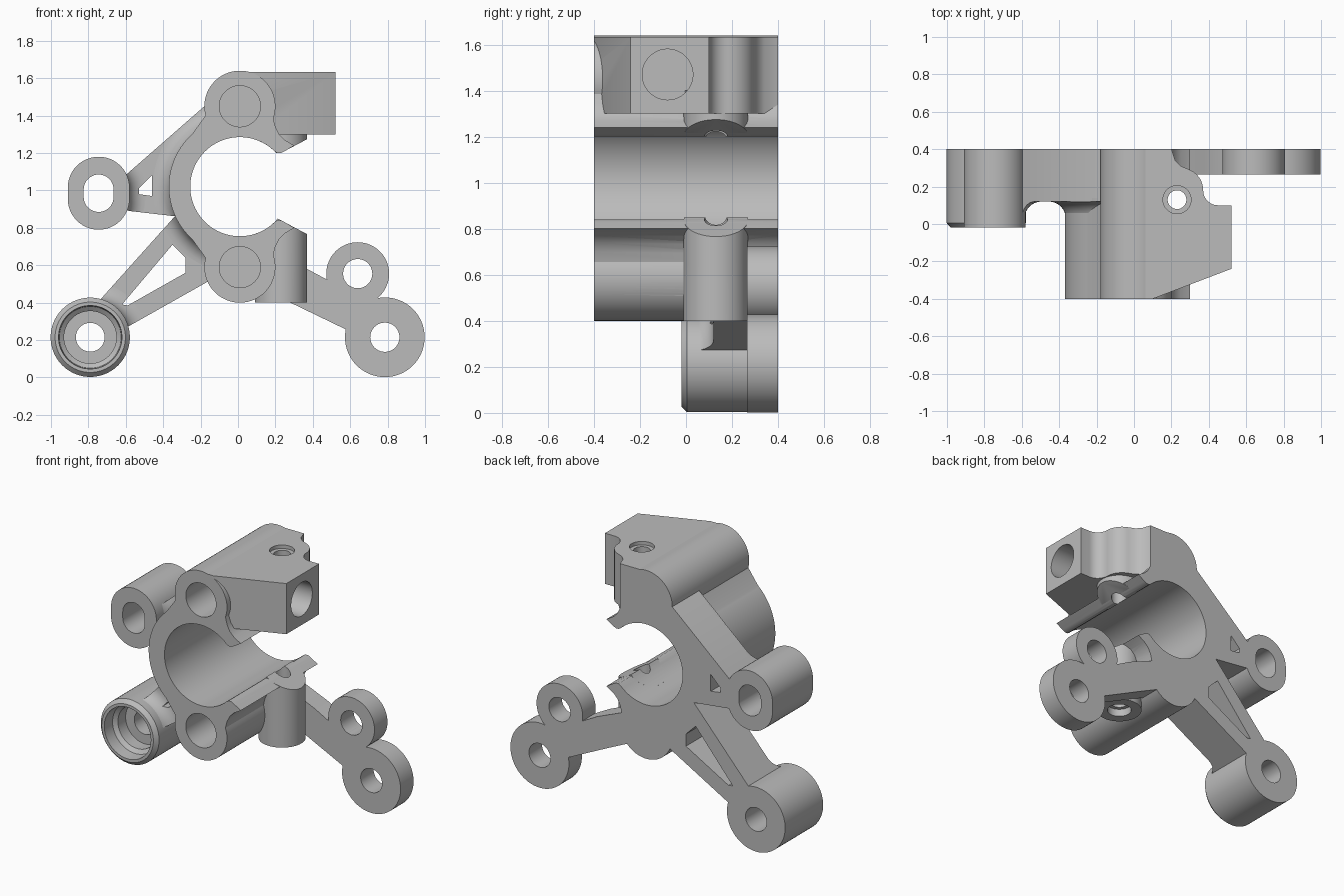
import bpy, bmesh
from math import sin, cos, radians

cube = bpy.data.objects.get("Cube")
if cube:
    bpy.data.objects.remove(cube)

grey = bpy.data.materials.new("cast_grey")
grey.use_nodes = True
colour = (0.5, 0.5, 0.5, 1)
grey.diffuse_color = colour
grey.node_tree.nodes["Principled BSDF"].inputs["Base Color"].default_value = colour

BACK = 0.4
FRONT = -0.4
MID = 1.02                      # height of the bore axis
BORE = (0.01, MID)
PINS = [(0.01, MID + 0.43), (0.01, MID - 0.43)]
BOLT = (0.23, 0.13)
PLACE = {"X": lambda u, v, d: (d, u, v),
         "Y": lambda u, v, d: (u, d, v),
         "Z": lambda u, v, d: (u, v, d)}


def arc(c, r, start, end, n=24):
    angles = [radians(start + (end - start) * i / n) for i in range(n + 1)]
    return [(c[0] + r * cos(a), c[1] + r * sin(a)) for a in angles]


def circle(c, r, n=64):
    return arc(c, r, 0, 360, n)[:-1]


def stadium(c, r, half):
    return (arc((c[0], c[1] + half), r, 0, 180) +
            arc((c[0], c[1] - half), r, 180, 360))


def loft(name, sections, axis="Y"):
    """Solid through a stack of (depth, outline) sections."""
    bm = bmesh.new()
    loops = [[bm.verts.new(PLACE[axis](u, v, d)) for u, v in pts]
             for d, pts in sections]
    bm.faces.new(loops[0])
    bm.faces.new(loops[-1])
    for a, b in zip(loops, loops[1:]):
        for i in range(len(a)):
            j = (i + 1) % len(a)
            bm.faces.new((a[i], a[j], b[j], b[i]))
    bmesh.ops.recalc_face_normals(bm, faces=bm.faces)
    mesh = bpy.data.meshes.new(name)
    bm.to_mesh(mesh)
    bm.free()
    mesh.materials.append(grey)
    obj = bpy.data.objects.new(name, mesh)
    bpy.context.collection.objects.link(obj)
    return obj


def prism(name, pts, d0, d1, axis="Y"):
    return loft(name, [(d0, pts), (d1, pts)], axis)


def combine(targets, cutter, operation="DIFFERENCE"):
    """Apply a boolean to every target, then discard the cutter."""
    for obj in targets:
        mod = obj.modifiers.new("cut", "BOOLEAN")
        mod.operation = operation
        mod.solver = "EXACT"
        mod.object = cutter
        bpy.context.view_layer.objects.active = obj
        bpy.ops.object.modifier_apply(modifier=mod.name)
    bpy.data.objects.remove(cutter)


def drill(targets, c, r, d0, d1, axis="Y"):
    combine(targets, prism("drill", circle(c, r), d0, d1, axis))


parts = []

# Open clamp body: ring, two pin bosses and the jaw lips
half = (arc(BORE, 0.38, 180, 132) + arc(PINS[0], 0.19, 195, -20, 40) +
        [(0.2, 1.34), (0.22, 1.3), (0.25, 1.27), (0.3, 1.24),
         (0.25, 1.21), (0.23, 1.2), (0.21, 1.2)])
mirrored = [(x, 2 * MID - z) for x, z in reversed(half)][:-1]
body = prism("clamp_body", half + arc(BORE, 0.265, 46, 314, 72) + mirrored,
             FRONT, BACK)

# Clamp lug with its wavy rear side
lug = prism("clamp_lug", [(0.06, -0.4), (0.1, -0.4), (0.52, -0.24), (0.52, 0.1)] +
            arc((0.45, 0.18), 0.08, 270, 180, 12) +
            arc((0.25, 0.18), 0.12, 0, 70, 12) +
            [(0.25, 0.31), (0.22, 0.34), (0.2, BACK), (0.06, BACK)],
            1.3, 1.633, "Z")

# Vertical bolt bosses above and below the mouth
upper_boss = prism("upper_bolt_boss", circle(BOLT, 0.14), 1.2, 1.4, "Z")
lower_boss = prism("lower_bolt_boss", circle(BOLT, 0.14), 0.4, 0.86, "Z")
lip = [(0.19, 0.86), (0.23, 0.84), (0.4, 0.75), (0.6, 0.75)]
mouth = lip + [(x, 2 * MID - z) for x, z in reversed(lip)]
combine([upper_boss, lower_boss], prism("mouth", mouth, -1, 1))
drill([upper_boss, lower_boss], BORE, 0.265, -1, 1)

# Pin sockets, bolt hole and cross hole
core = [body, lug, upper_boss, lower_boss]
for pin in PINS:
    drill(core, pin, 0.11, -0.5, 0.25)
drill(core, BOLT, 0.05, 0.3, 1.8, "Z")
drill([lug], BOLT, 0.075, 1.61, 1.8, "Z")
drill([lower_boss], BOLT, 0.075, 0.3, 0.45, "Z")
drill([lug], (-0.08, 1.47), 0.11, 0.27, 0.6, "X")
parts += core

# Left slotted boss
SLOT = (-0.745, 0.985)
slot_boss = prism("slotted_boss", stadium(SLOT, 0.165, 0.03), -0.02, BACK)
combine([slot_boss], prism("slot", stadium(SLOT, 0.08, 0.02), -0.5, 0.5))
parts.append(slot_boss)

# Left round boss with chamfered rim and stepped socket
ROUND = (-0.79, 0.215)
round_boss = loft("round_boss", [(-0.02, circle(ROUND, 0.188)),
                                 (0.005, circle(ROUND, 0.212)),
                                 (BACK, circle(ROUND, 0.212))])
combine([round_boss], loft("socket", [(-0.03, circle(ROUND, 0.17)),
                                      (0.06, circle(ROUND, 0.165)),
                                      (0.08, circle(ROUND, 0.14)),
                                      (0.16, circle(ROUND, 0.14))]))
drill([round_boss], ROUND, 0.077, -0.5, 0.5)
parts.append(round_boss)


# Left arms: slab, concave fillets at both ends, lightening hole
def collar(c, outline):
    steps = arc((0.09, 0.03), 0.09, 180, 90, 8)
    return loft("collar", [(y, outline(c, s)) for s, y in steps] +
                [(0.2, outline(c, 0.09))])


def round_collar(radius):
    return lambda c, s: circle(c, radius + s)


ring_collar = (BORE, round_collar(0.375))
arms = {
    "upper_arm": (
        [(-0.62, 1.065), (-0.18, 1.45), (-0.14, 1.46), (-0.2, 1.25),
         (-0.3, 1.0), (-0.32, 0.86), (-0.58, 0.89), (-0.63, 0.9)],
        [(-0.53, 0.98), (-0.46, 0.97), (-0.46, 1.08), (-0.53, 1.01)],
        [ring_collar, (SLOT, lambda c, s: stadium(c, 0.16 + s, 0.03))]),
    "lower_arm": (
        [(-0.76, 0.39), (-0.33, 0.87), (-0.26, 0.86), (-0.13, 0.72),
         (-0.13, 0.53), (-0.6, 0.265), (-0.66, 0.34)],
        [(-0.62, 0.39), (-0.35, 0.71), (-0.28, 0.64), (-0.28, 0.56),
         (-0.59, 0.385)],
        [ring_collar, (ROUND, round_collar(0.207))]),
}
for name, (outline, hole, collars) in arms.items():
    pieces = [prism(name, outline, 0.12, BACK)]
    for c, shape in collars:
        fillet = prism(name + "_fillet", outline, 0.0, 0.14)
        combine([fillet], collar(c, shape), "INTERSECT")
        pieces.append(fillet)
    combine(pieces, prism("hole", hole, -0.5, 0.5))
    parts += pieces

# Right bracket: thin plate with two eyes
eyes = [((0.64, 0.555), 0.168, 0.078), ((0.785, 0.215), 0.213, 0.078)]
bracket = [prism("bracket_plate",
                 [(0.13, 0.68), (0.37, 0.58), (0.5, 0.51), (0.6, 0.5),
                  (0.72, 0.36), (0.62, 0.235), (0.57, 0.26), (0.28, 0.4),
                  (0.13, 0.47)], 0.265, BACK)]
for label, (c, r, _) in zip(("upper", "lower"), eyes):
    bracket.append(prism(label + "_bracket_eye", circle(c, r), 0.265, BACK))
for c, _, hole in eyes:
    drill(bracket, c, hole, -0.5, 0.5)
parts += bracket

# Smooth the round walls and keep the machined edges crisp
bpy.ops.object.select_all(action="DESELECT")
for obj in parts:
    obj.select_set(True)
bpy.context.view_layer.objects.active = body
bpy.ops.object.shade_smooth_by_angle(angle=radians(30))
